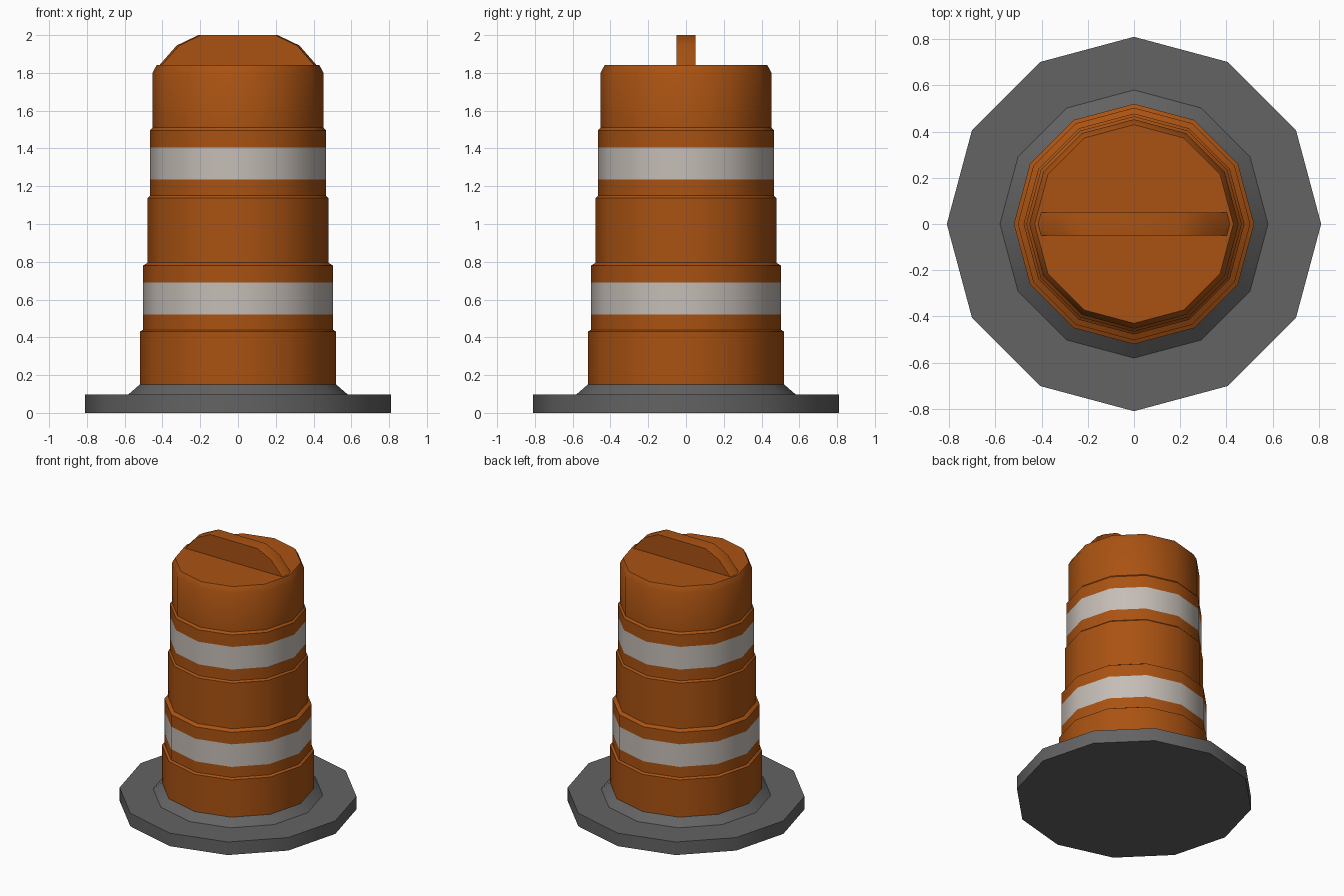
import bpy, bmesh, math

if "Cube" in bpy.data.objects:
    bpy.data.objects.remove(bpy.data.objects["Cube"])

SIDES = 12


def material(name, rgb):
    m = bpy.data.materials.new(name)
    m.diffuse_color = (*rgb, 1)
    m.use_nodes = True
    m.node_tree.nodes["Principled BSDF"].inputs["Base Color"].default_value = m.diffuse_color
    return m


orange = material("orange plastic", (0.40, 0.085, 0.006))
white = material("reflective white", (0.56, 0.51, 0.47))
grey = material("grey rubber", (0.125, 0.125, 0.125))


def lathe(profile, cap_bottom=False, cap_top=False):
    """Twelve-sided revolve of (radius, height) points."""
    bm = bmesh.new()
    rings = []
    for r, z in profile:
        rings.append([bm.verts.new((r * math.cos(a), r * math.sin(a), z))
                      for a in (2 * math.pi * i / SIDES for i in range(SIDES))])
    for lo, hi in zip(rings, rings[1:]):
        for i in range(SIDES):
            j = (i + 1) % SIDES
            bm.faces.new((lo[i], lo[j], hi[j], hi[i]))
    if cap_bottom:
        bm.faces.new(rings[0][::-1])
    if cap_top:
        bm.faces.new(rings[-1])
    return bm


def finish(bm, name, mats, angle=35):
    me = bpy.data.meshes.new(name)
    bm.normal_update()
    bm.to_mesh(me)
    bm.free()
    ob = bpy.data.objects.new(name, me)
    bpy.context.collection.objects.link(ob)
    for m in mats:
        me.materials.append(m)
    bpy.ops.object.select_all(action='DESELECT')
    ob.select_set(True)
    bpy.context.view_layer.objects.active = ob
    bpy.ops.object.shade_smooth_by_angle(angle=math.radians(angle))
    return ob


# Rubber base with sloped collar
finish(lathe([(0.81, 0), (0.81, 0.098), (0.58, 0.098), (0.52, 0.15)],
             cap_bottom=True), "rubber_base", [grey])

# Stepped barrel with two reflective bands, coloured by height
bands = [(0.52, 0.69), (1.235, 1.405)]
bm = lathe([(0.52, 0.15), (0.52, 0.43), (0.503, 0.44),
            (0.503, 0.52), (0.503, 0.69), (0.503, 0.78), (0.478, 0.795),
            (0.478, 1.138), (0.466, 1.15),
            (0.466, 1.235), (0.466, 1.405), (0.466, 1.495), (0.453, 1.51),
            (0.453, 1.80), (0.43, 1.842)], cap_top=True)
for f in bm.faces:
    z = f.calc_center_median().z
    f.material_index = int(any(a < z < b for a, b in bands))
finish(bm, "barrel", [orange, white])

# Handle: a slice of a faceted dome
bm = lathe([(0.452, 1.80), (0.325, 1.945), (0.21, 2.0)],
           cap_bottom=True, cap_top=True)
for s in (1, -1):
    geom = bm.verts[:] + bm.edges[:] + bm.faces[:]
    cut = bmesh.ops.bisect_plane(bm, geom=geom, plane_co=(0, 0.05 * s, 0),
                                 plane_no=(0, s, 0), clear_outer=True)
    edges = [e for e in cut["geom_cut"] if isinstance(e, bmesh.types.BMEdge)]
    bmesh.ops.holes_fill(bm, edges=edges, sides=0)
bmesh.ops.recalc_face_normals(bm, faces=bm.faces[:])
finish(bm, "top_handle", [orange], 45)
